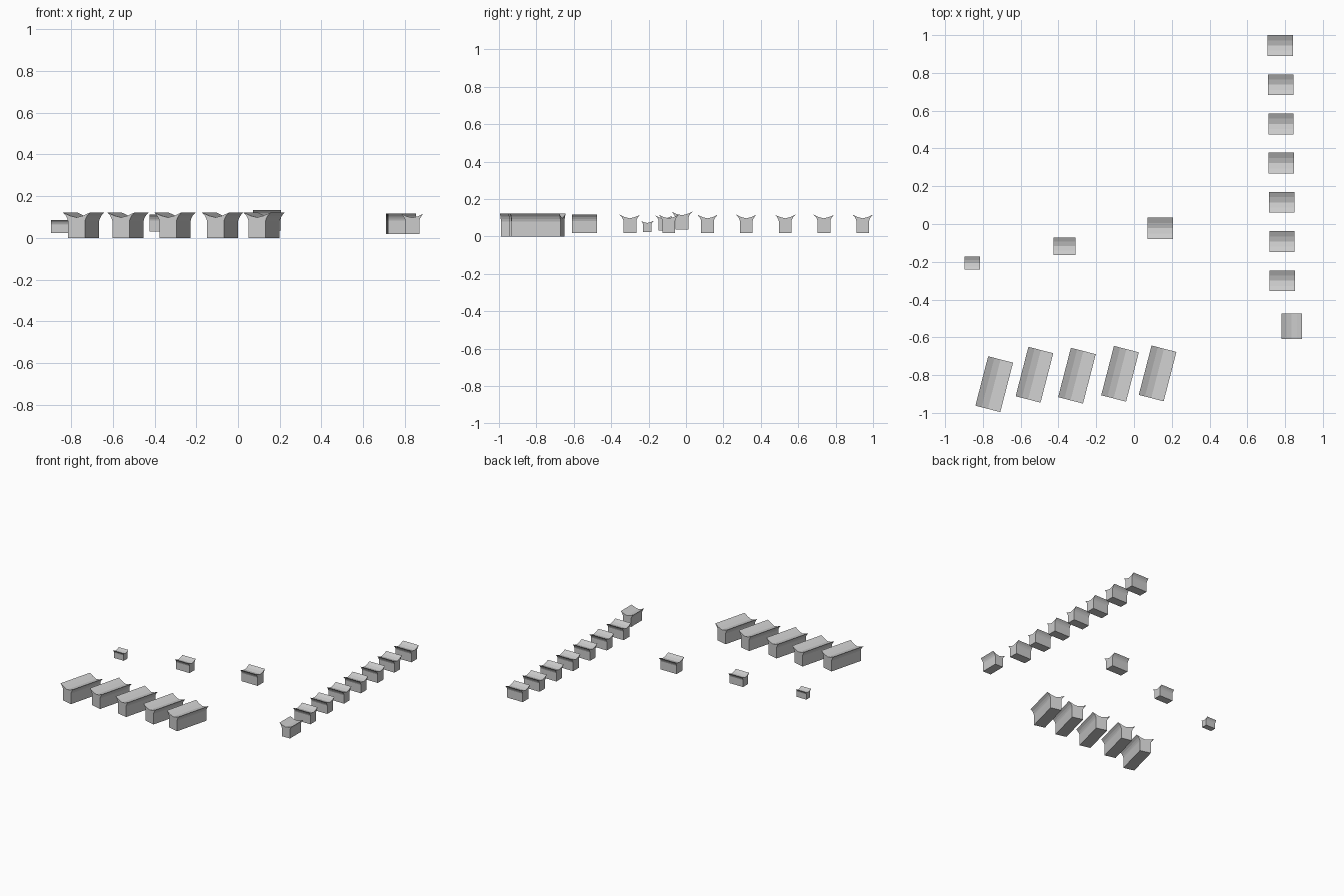
import bpy, bmesh
from math import radians, pi

if "Cube" in bpy.data.objects:
    bpy.data.objects.remove(bpy.data.objects["Cube"])

# half cross-section (width 1, height 1): base, body, flared wing, top valley
HALF = [(0.31, 0.0), (0.31, 0.66), (0.335, 0.75), (0.39, 0.865), (0.5, 1.0), (0.25, 0.87)]
PROFILE = HALF + [(0.0, 0.80)] + [(-x, z) for x, z in reversed(HALF)]


def block(name, x, y, z, width, length, height, angle):
    """Flared block extruded along its local y axis, with a valley on top."""
    bm = bmesh.new()
    face = bm.faces.new([bm.verts.new((px * width, -length / 2, pz * height))
                         for px, pz in PROFILE])
    out = bmesh.ops.extrude_face_region(bm, geom=[face])
    verts = [v for v in out["geom"] if isinstance(v, bmesh.types.BMVert)]
    bmesh.ops.translate(bm, verts=verts, vec=(0, length, 0))
    bmesh.ops.recalc_face_normals(bm, faces=bm.faces)
    mesh = bpy.data.meshes.new(name)
    bm.to_mesh(mesh)
    bm.free()
    ob = bpy.data.objects.new(name, mesh)
    ob.location = (x, y, z)
    ob.rotation_euler.z = angle
    bpy.context.collection.objects.link(ob)
    return ob


# row of long slanted blocks at the front
for i, (x, y) in enumerate([(-0.74, -0.848), (-0.527, -0.798), (-0.302, -0.803),
                            (-0.074, -0.793), (0.125, -0.791)]):
    block(f"long_block_{i + 1}", x, y, 0, 0.136, 0.27, 0.122, radians(-14.5))

# straight column of short blocks on the right
for i in range(7):
    block(f"column_block_{i + 1}", 0.775 + 0.0017 * i, 0.945 - 0.2075 * i, 0.018,
          0.11, 0.134, 0.098, pi / 2)

# turned block at the end of the column
block("column_end_block", 0.835, -0.542, 0.018, 0.11, 0.134, 0.098, 0)

# three loose blocks growing in size
block("small_block", -0.856, -0.207, 0.022, 0.07, 0.082, 0.062, pi / 2)
block("medium_block", -0.368, -0.117, 0.03, 0.093, 0.114, 0.081, pi / 2)
block("large_block", 0.139, -0.022, 0.036, 0.113, 0.136, 0.096, pi / 2)
